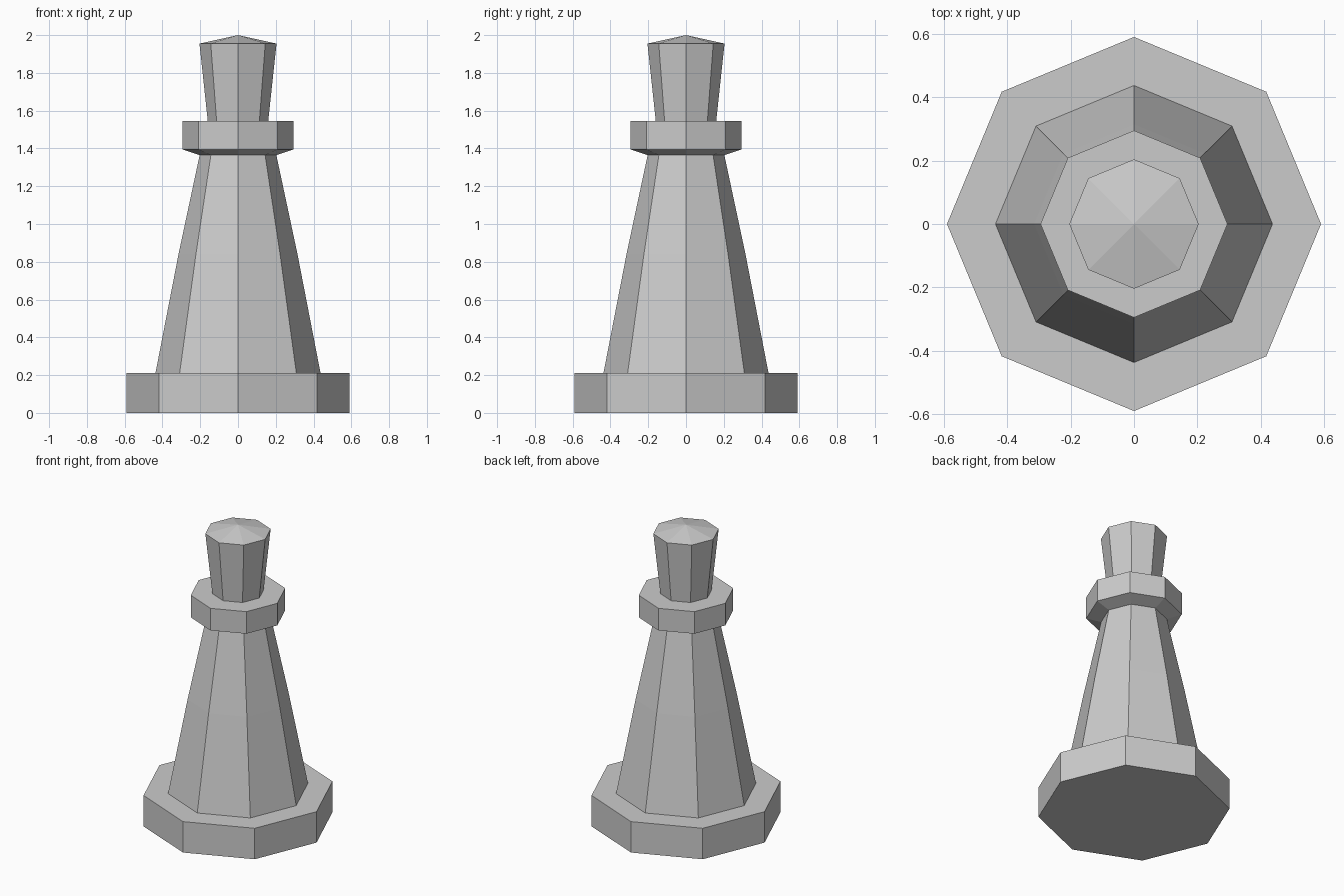
import bpy, bmesh
from math import cos, sin, pi

if "Cube" in bpy.data.objects:
    bpy.data.objects.remove(bpy.data.objects["Cube"])

SIDES = 8


def lathe(name, profile):
    """Turn a (radius, height) profile into an eight-sided flat-faced part."""
    bm = bmesh.new()
    rings = []
    for r, z in profile:
        count = SIDES if r > 0 else 1
        rings.append([bm.verts.new((r * cos(2 * pi * i / SIDES),
                                    r * sin(2 * pi * i / SIDES), z))
                      for i in range(count)])
    for low, high in zip(rings, rings[1:]):
        for i in range(SIDES):
            j = (i + 1) % SIDES
            if len(low) == 1:
                bm.faces.new((low[0], high[j], high[i]))
            elif len(high) == 1:
                bm.faces.new((low[i], low[j], high[0]))
            else:
                bm.faces.new((low[i], low[j], high[j], high[i]))
    mesh = bpy.data.meshes.new(name)
    bm.to_mesh(mesh)
    bm.free()
    obj = bpy.data.objects.new(name, mesh)
    bpy.context.collection.objects.link(obj)
    return obj


# Neighbouring parts share their rims, so no faces are hidden inside.
# Wide foot with a flat ledge
lathe("base", [(0, 0), (0.59, 0), (0.59, 0.21), (0.437, 0.21)])

# Tapering body with a slight bend
lathe("shaft", [(0.437, 0.21), (0.315, 0.84), (0.203, 1.365)])

# Collar with a sloped underside and flat top
lathe("collar", [(0.203, 1.365), (0.295, 1.395), (0.295, 1.545), (0.16, 1.545)])

# Flared head with a shallow pointed cap
lathe("head", [(0.16, 1.545), (0.204, 1.955), (0, 2.0)])
